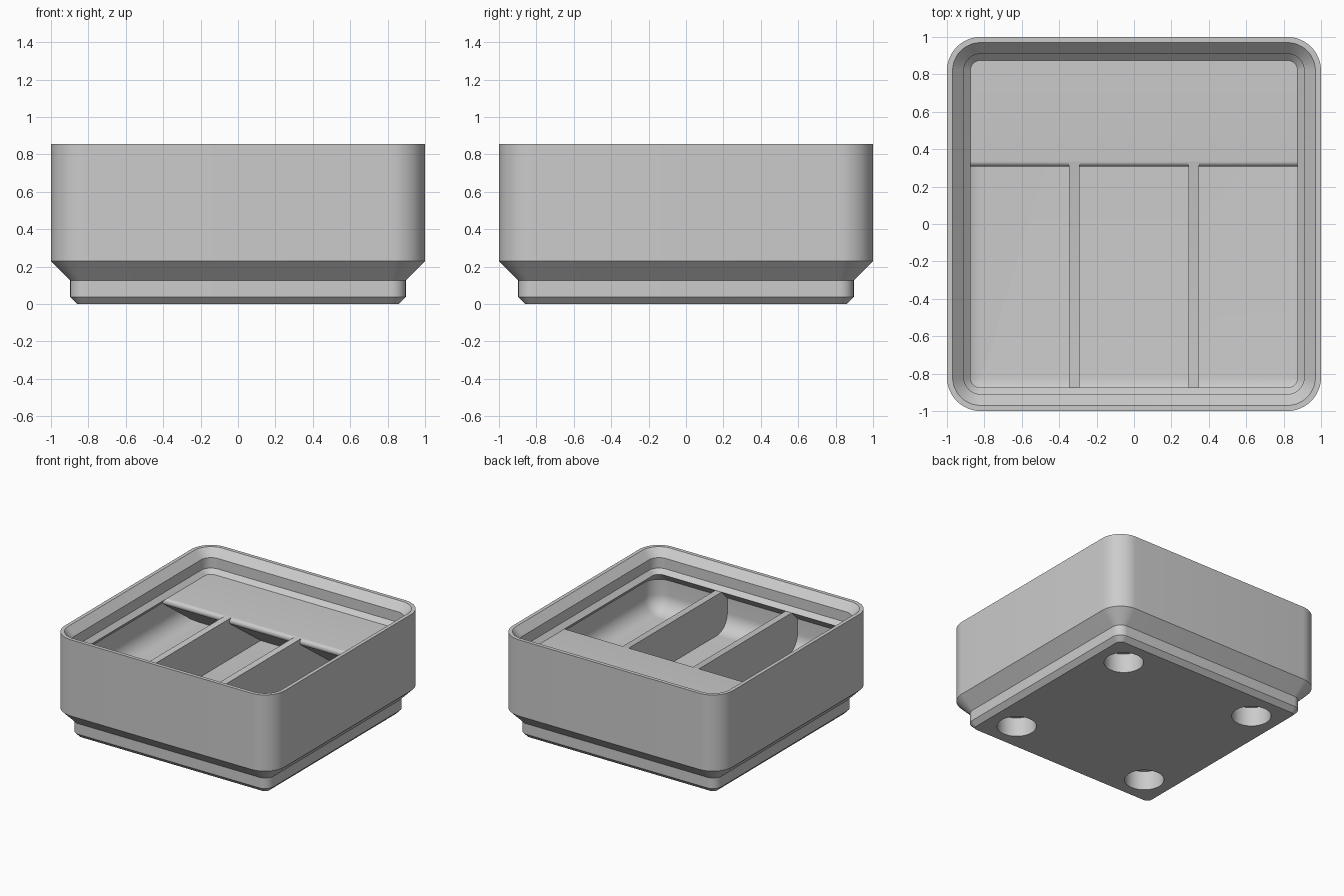
import bpy, bmesh, math
from mathutils import Matrix, Vector

cube = bpy.data.objects.get("Cube")
if cube:
    bpy.data.objects.remove(cube, do_unlink=True)

FLOOR, SHELF, WALL, FILLET = 0.337, 0.672, 0.952, 0.135

grey = bpy.data.materials.new("plain_grey")
grey.use_nodes = True
colour = (0.6, 0.6, 0.6, 1)
grey.diffuse_color = colour
for node in grey.node_tree.nodes:
    if node.type == 'BSDF_PRINCIPLED':
        node.inputs["Base Color"].default_value = colour


def make_object(name, bm):
    bmesh.ops.recalc_face_normals(bm, faces=bm.faces)
    mesh = bpy.data.meshes.new(name)
    bm.to_mesh(mesh)
    bm.free()
    mesh.materials.append(grey)
    obj = bpy.data.objects.new(name, mesh)
    bpy.context.collection.objects.link(obj)
    return obj


def select_only(obj):
    bpy.ops.object.select_all(action='DESELECT')
    obj.select_set(True)
    bpy.context.view_layer.objects.active = obj


def combine(target, part, operation):
    """Fuse a part into the target, or cut it out."""
    mod = target.modifiers.new(part.name, 'BOOLEAN')
    mod.operation = operation
    mod.solver = 'EXACT'
    mod.object = part
    select_only(target)
    bpy.ops.object.modifier_apply(modifier=mod.name)
    bpy.data.objects.remove(part, do_unlink=True)


def rounded_ring(bm, half, z, steps=12):
    """Square ring whose corners stay concentric with the outer wall."""
    radius = max(0.18 - (1 - half), 0.01)
    ring = []
    for quarter in range(4):
        mid = math.radians(45 + 90 * quarter)
        cx = math.copysign(half - radius, math.cos(mid))
        cy = math.copysign(half - radius, math.sin(mid))
        for i in range(steps + 1):
            a = math.radians(90) * (quarter + i / steps)
            ring.append(bm.verts.new((cx + radius * math.cos(a), cy + radius * math.sin(a), z)))
    return ring


def extrude_x(name, profile, x0, x1):
    """Extrude a (y, z) outline along x."""
    bm = bmesh.new()
    face = bm.faces.new([bm.verts.new((x0, y, z)) for y, z in profile])
    grown = bmesh.ops.extrude_face_region(bm, geom=[face])
    verts = [v for v in grown["geom"] if isinstance(v, bmesh.types.BMVert)]
    bmesh.ops.translate(bm, verts=verts, vec=(x1 - x0, 0, 0))
    return make_object(name, bm)


# Shell: stepped foot, outer wall, stacking lip, sloped undercut, filleted cavity
shell_profile = [
    (0.86, 0), (0.897, 0.038), (0.897, 0.125), (1, 0.229), (1, 0.855),
    (0.97, 0.855), (0.91, 0.793), (0.91, 0.707), (0.875, SHELF), (WALL, 0.595)]
for i in range(11):
    a = math.radians(9 * i)
    shell_profile.append((WALL - FILLET * (1 - math.cos(a)), FLOOR + FILLET * (1 - math.sin(a))))
bm = bmesh.new()
rings = [rounded_ring(bm, half, z) for half, z in shell_profile]
for low, high in zip(rings, rings[1:]):
    for i in range(len(low)):
        j = (i + 1) % len(low)
        bm.faces.new((low[i], low[j], high[j], high[i]))
bm.faces.new(rings[0])
bm.faces.new(rings[-1])
tray = make_object("divided_tray", bm)

# Label shelf with a rounded nose and a sloping underside
nose = 0.028
shelf = [(0.96, FLOOR - 0.02), (0.96, SHELF)]
for i in range(13):
    a = math.radians(90 + 144 * i / 12)
    shelf.append((0.307 + nose + nose * math.cos(a), SHELF - nose + nose * math.sin(a)))
y, z = shelf[-1]
run = (z - FLOOR) / math.tan(math.radians(36))
shelf += [(y + run, FLOOR), (y + run, FLOOR - 0.02)]
combine(tray, extrude_x("label_shelf", shelf, -0.9, 0.9), 'UNION')

# Two upright dividers, shaped to reach the front wall below the lip
divider = [(-0.96, FLOOR - 0.02), (0.89, FLOOR - 0.02), (0.89, SHELF - 0.001),
           (-0.88, SHELF - 0.001), (-0.96, 0.592)]
for x in (-0.319, 0.319):
    combine(tray, extrude_x("divider", divider, x - 0.028, x + 0.028), 'UNION')

# Magnet pockets under the foot
bm = bmesh.new()
depth = 0.158
for sx in (-1, 1):
    for sy in (-1, 1):
        spot = Vector((0.626 * sx, 0.626 * sy, depth / 2 - 0.05))
        bmesh.ops.create_cone(bm, cap_ends=True, segments=48, radius1=0.148, radius2=0.148,
                              depth=depth + 0.1, matrix=Matrix.Translation(spot))
combine(tray, make_object("pocket_cutter", bm), 'DIFFERENCE')

select_only(tray)
bpy.ops.object.shade_smooth_by_angle(angle=math.radians(28))
